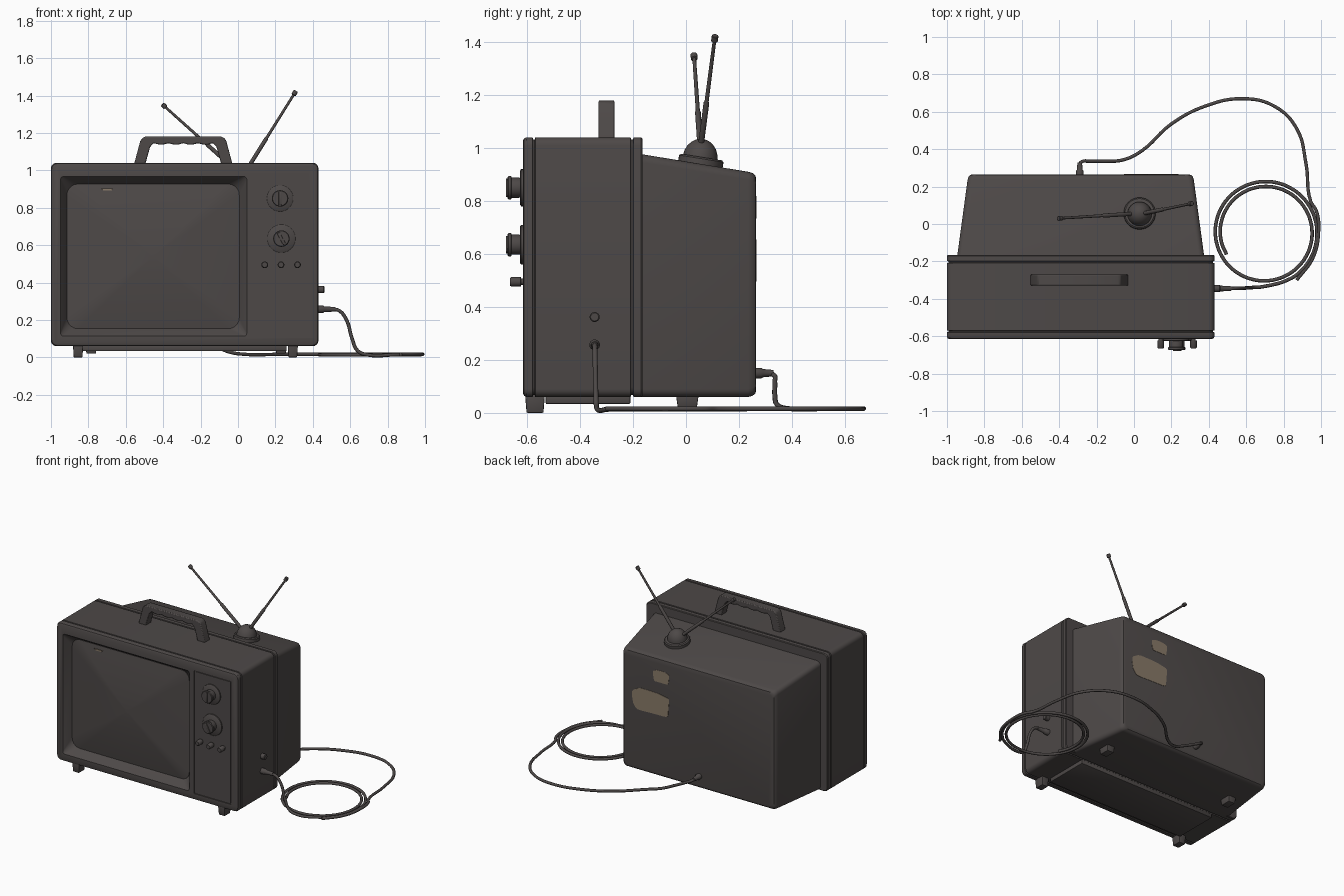
import bpy, bmesh, math
from mathutils import Vector

if "Cube" in bpy.data.objects:
    bpy.data.objects.remove(bpy.data.objects["Cube"])


def material(name, rgb):
    m = bpy.data.materials.new(name)
    m.use_nodes = True
    m.diffuse_color = (*rgb, 1)
    m.node_tree.nodes["Principled BSDF"].inputs["Base Color"].default_value = (*rgb, 1)
    return m


DARK = material("warm charcoal", (0.075, 0.066, 0.064))
TAN = material("faded label tan", (0.25, 0.195, 0.14))


def finish(name, bm, mat=DARK, angle=30):
    bmesh.ops.recalc_face_normals(bm, faces=bm.faces)
    me = bpy.data.meshes.new(name)
    bm.to_mesh(me)
    bm.free()
    ob = bpy.data.objects.new(name, me)
    bpy.context.collection.objects.link(ob)
    me.materials.append(mat)
    activate(ob)
    bpy.ops.object.shade_smooth_by_angle(angle=math.radians(angle))
    return ob


def activate(ob):
    bpy.ops.object.select_all(action='DESELECT')
    ob.select_set(True)
    bpy.context.view_layer.objects.active = ob


def round_rect(x0, x1, z0, z1, r, y, n=5):
    """Rounded rectangle in the xz plane at depth y."""
    pts = []
    corners = ((x1 - r, z1 - r), (x0 + r, z1 - r), (x0 + r, z0 + r), (x1 - r, z0 + r))
    for k, (cx, cz) in enumerate(corners):
        for i in range(n + 1):
            a = math.pi / 2 * (k + i / n)
            pts.append(Vector((cx + r * math.cos(a), y, cz + r * math.sin(a))))
    return pts


def loft(name, loops, mat=DARK, angle=30):
    """Skin a row of equal point loops and cap both ends."""
    bm = bmesh.new()
    rings = [[bm.verts.new(p) for p in loop] for loop in loops]
    for a, b in zip(rings, rings[1:]):
        for i in range(len(a)):
            j = (i + 1) % len(a)
            bm.faces.new((a[i], a[j], b[j], b[i]))
    bm.faces.new(rings[0])
    bm.faces.new(rings[-1])
    return finish(name, bm, mat, angle)


def turned(name, start, axis, profile, sides=24):
    """Lathe: profile of (distance along axis, radius)."""
    start, axis = Vector(start), Vector(axis).normalized()
    u = axis.orthogonal().normalized()
    v = axis.cross(u)
    angles = [2 * math.pi * i / sides for i in range(sides)]
    return loft(name, [[start + axis * d + (u * math.cos(a) + v * math.sin(a)) * r
                        for a in angles] for d, r in profile], angle=40)


def box(name, centre, size, bevel=0.005, taper=1.0, mat=DARK):
    bm = bmesh.new()
    bmesh.ops.create_cube(bm, size=1)
    for v in bm.verts:
        k = taper if v.co.z < 0 else 1
        v.co = Vector((v.co.x * size[0] * k, v.co.y * size[1] * k, v.co.z * size[2])) + Vector(centre)
    if bevel:
        bmesh.ops.bevel(bm, geom=bm.edges[:], offset=bevel, segments=2, affect='EDGES', profile=0.5)
    return finish(name, bm, mat)


def prism(name, outline, y0, y1, bevel=0, mat=DARK):
    """Extrude an xz outline from y0 to y1."""
    ob = loft(name, [[Vector((x, y, z)) for x, z in outline] for y in (y0, y1)], mat)
    if bevel:
        mod = ob.modifiers.new("soft edges", 'BEVEL')
        mod.width, mod.segments = bevel, 2
    return ob


def cut(target, cutter):
    mod = target.modifiers.new("cut", 'BOOLEAN')
    mod.operation, mod.solver, mod.object = 'DIFFERENCE', 'EXACT', cutter
    activate(target)
    bpy.ops.object.modifier_apply(modifier=mod.name)
    bpy.data.objects.remove(cutter)


def cable(name, points, radius):
    cu = bpy.data.curves.new(name, 'CURVE')
    cu.dimensions, cu.bevel_depth, cu.bevel_resolution = '3D', radius, 2
    cu.resolution_u, cu.use_fill_caps = 6, True
    sp = cu.splines.new('BEZIER')
    sp.bezier_points.add(len(points) - 1)
    for bp, p in zip(sp.bezier_points, points):
        bp.co = p
        bp.handle_left_type = bp.handle_right_type = 'AUTO'
    ob = bpy.data.objects.new(name, cu)
    bpy.context.collection.objects.link(ob)
    cu.materials.append(DARK)
    activate(ob)
    bpy.ops.object.convert(target='MESH')


# Cabinet with two grooves running round it
steps = [(-.615, .012), (-.611, .004), (-.603, 0), (-.579, 0), (-.577, .008), (-.571, .008),
         (-.569, 0), (-.209, 0), (-.207, .008), (-.2, .008), (-.198, 0), (-.17, 0), (-.165, .004)]
cabinet = loft("cabinet", [round_rect(-1 + d, .43 - d, .06 + d, 1.04 - d, .03, y) for y, d in steps])
cut(cabinet, loft("screen_cutter", [round_rect(-.957, .057, .103, .977, .005, -.63),
                                    round_rect(-.915, .007, .153, .927, .06, -.555)]))
cut(cabinet, loft("panel_cutter", [round_rect(.085, .377, .105, .982, .006, y) for y in (-.63, -.608)]))
activate(cabinet)
bpy.ops.object.shade_smooth_by_angle(angle=math.radians(30))
loft("control_panel", [round_rect(.091, .371, .111, .976, .006, y) for y in (-.6, -.614)])

# Bulging picture tube
loops = []
for s in (1, .98, .9, .75, .6, .45, .3, .15, .03):
    w, h = .461 * s, .387 * s
    loops.append(round_rect(-.454 - w, -.454 + w, .54 - h, .54 + h, .06 * s, -.558 - .045 * (1 - s ** 1.6)))
loft("screen", [round_rect(-.915, .007, .153, .927, .06, -.54)] + loops)
prism("screen_mark", [(-.735, .903), (-.667, .903), (-.675, .893), (-.72, .892)], -.572, -.568, mat=TAN)

# Tapered rear housing
back = [(-.17, 0, 0), (.235, 1, 0), (.252, 1, .005), (.262, 1, .014), (.265, 1, .026)]
loft("rear_housing", [round_rect(-.945 + .055 * t + d, .375 - .055 * t - d, .06 + d,
                                 .977 - .067 * t - d, .03, y) for y, t, d in back])


# Worn paper labels on the back
def label(name, cx, cz, w, h):
    pts = []
    for i in range(28):
        a = 2 * math.pi * i / 28
        c, s = math.cos(a), math.sin(a)
        wob = 1 + .04 * math.sin(5 * a + cx * 9)
        pts.append((cx + w * wob * math.copysign(abs(c) ** .45, c), cz + h * wob * math.copysign(abs(s) ** .45, s)))
    prism(name, pts, .262, .267, mat=TAN)


label("small_label", .01, .775, .062, .042)
label("large_label", .09, .575, .143, .078)

# Carrying handle with finger grips underneath
grip = [(-.45 + .315 * i / 32, 1.146 - .009 * abs(math.sin(math.pi * 4 * i / 32))) for i in range(33)]
outline = [(-.555, 1.035), (-.523, 1.155), (-.513, 1.172), (-.495, 1.18), (-.09, 1.18), (-.072, 1.172),
           (-.062, 1.155), (-.03, 1.035), (-.09, 1.035), (-.115, 1.125)]
prism("handle", outline + grip[::-1] + [(-.47, 1.125), (-.495, 1.035)], -.33, -.27, .006)

# Tuning dials, each with a scale disc, a knob and a pointer bar
for name, x, z, r, turn in (("upper", .225, .85, .07, 0), ("lower", .232, .635, .075, .5)):
    turned(name + "_dial_disc", (x, -.608, z), (0, -1, 0), [(0, r), (.014, r), (.018, r - .005)], 32)
    turned(name + "_knob", (x, -.62, z), (0, -1, 0),
           [(0, .035), (.01, .038), (.038, .038), (.04, .044), (.05, .044), (.054, .04)], 32)
    bar = box(name + "_knob_bar", (0, 0, 0), (.016, .012, .07), .003)
    bar.location, bar.rotation_euler = (x, -.674, z), (0, -turn, 0)
for i, x in enumerate((.143, .23, .318)):
    turned("small_knob_%d" % (i + 1), (x, -.61, .495), (0, -1, 0),
           [(0, .012), (.012, .012), (.014, .018), (.05, .018), (.055, .014)], 20)

# Feet and base plate
for side, xf, xb in (("right", -.855, -.785), ("left", .293, .23)):
    box(side + "_front_foot", (xf, -.57, .035), (.055, .075, .07), .004, .85)
    box(side + "_rear_foot", (xb, .005, .042), (.06, .085, .044), .004, .85)
box("base_plate", (-.285, -.37, .05), (1.09, .32, .034), .006)

# Rabbit ear aerial on a tilted dome
tilt = Vector((0, .16, 1))
turned("aerial_base", (.03, .053, .93), tilt, [(0, .085), (.03, .085), (.036, .078)], 32)
turned("aerial_dome", (.03, .053, .96), tilt,
       [(0, .066)] + [(.075 * math.sin(a), .066 * math.cos(a)) for a in (.3, .6, .9, 1.2, 1.5)], 32)
for name, a, b in (("right_aerial", (0, .055, .99), (-.405, .03, 1.353)),
                   ("left_aerial", (.045, .055, 1), (.31, .11, 1.424))):
    d = Vector(b) - Vector(a)
    n = d.length
    turned(name, a, d, [(0, .011), (n * .4, .011), (n * .41, .008), (n - .026, .007),
                        (n - .024, .013), (n - .002, .013), (n, .011)], 12)

# Side sockets and plugs
turned("side_socket", (.42, -.345, .362), (1, 0, 0), [(0, .019), (.038, .019), (.042, .015)], 20)
turned("side_plug", (.42, -.345, .257), (1, 0, 0), [(0, .02), (.035, .02), (.04, .016), (.1, .012)], 20)
turned("rear_plug", (-.29, .255, .15), (0, 1, 0), [(0, .02), (.03, .02), (.035, .016), (.075, .012)], 20)

# Coiled lead from the side
lead = [(.5, -.345, .257), (.54, -.344, .25), (.58, -.343, .2), (.61, -.341, .1), (.64, -.339, .035), (.69, -.335, .014)]
for i in range(2, 45):
    a = -math.pi / 2 + i * math.pi / 12
    r = .285 - .0011 * i
    lead.append((.7 + r * math.cos(a), -.045 + r * math.sin(a), .014))
    if a > math.radians(570):
        break
cable("side_lead", lead, .0095)

# Loose lead from the back
path = [(-.3, .12), (-.285, .328, .145), (-.23, .335, .115), (-.14, .335, .07), (-.05, .345, .03), (.04, .39, .016),
        (.2, .535), (.38, .63), (.58, .67), (.75, .63), (.87, .51), (.92, .32), (.945, .12),
        (.975, .07), (.987, -.04), (.957, -.18), (.87, -.3)]
path[0] = (-.29, .3, .15)
cable("rear_lead", [p if len(p) == 3 else (*p, .016) for p in path], .0095)
